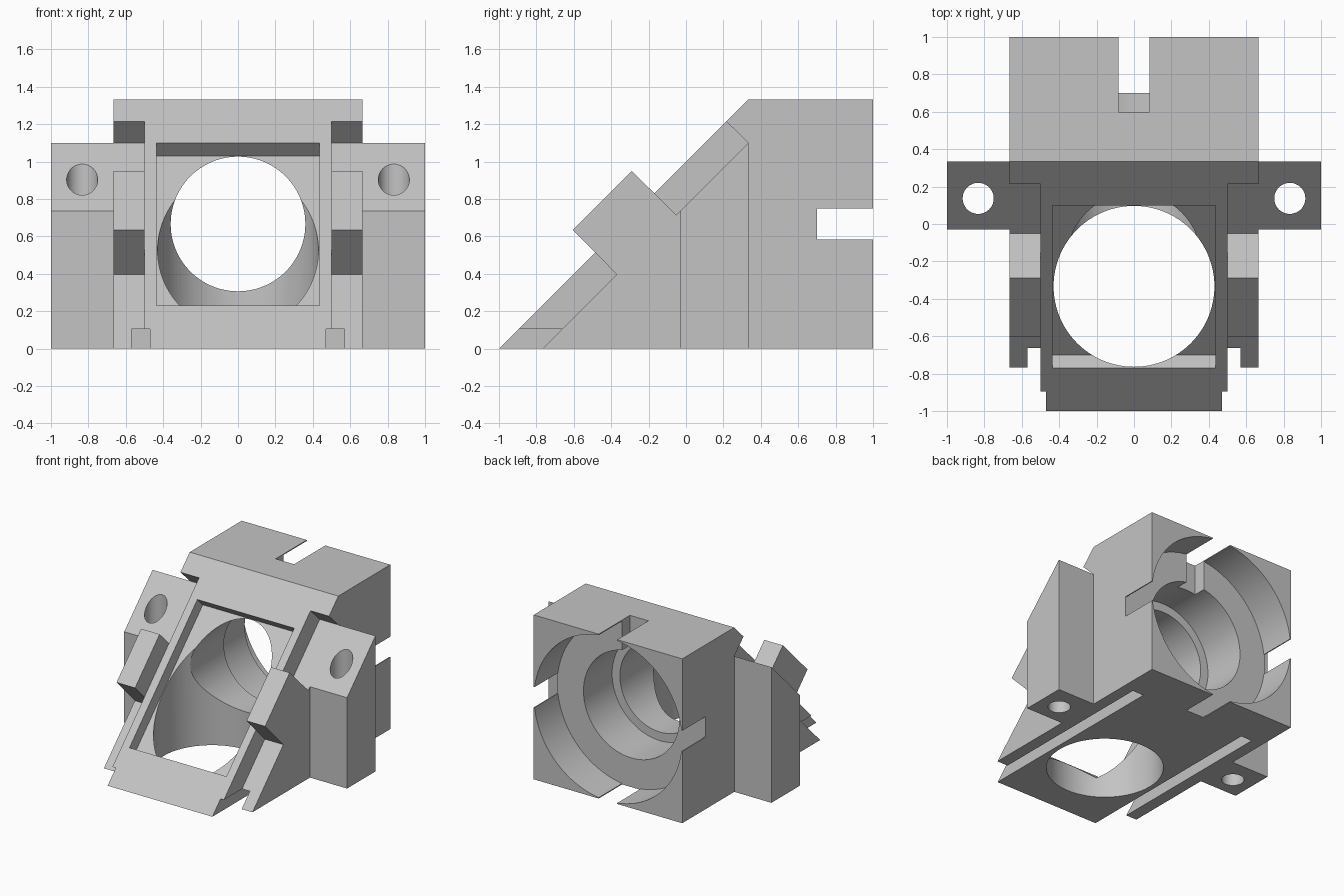
import bpy
import bmesh
import math
from mathutils import Matrix, Vector

if "Cube" in bpy.data.objects:
    bpy.data.objects.remove(bpy.data.objects["Cube"])

W = 2 / 3       # half width of the block, and height of the bore axis
TOP = 4 / 3     # height of the block
BACK = 1 / 3    # rear of the wings, where the flat top starts

grey = bpy.data.materials.new("plain grey")
grey.use_nodes = True
grey.diffuse_color = (0.55, 0.55, 0.55, 1)
grey.node_tree.nodes["Principled BSDF"].inputs["Base Color"].default_value = (0.55, 0.55, 0.55, 1)


def add_object(name, bm):
    bmesh.ops.recalc_face_normals(bm, faces=bm.faces)
    mesh = bpy.data.meshes.new(name)
    bm.to_mesh(mesh)
    bm.free()
    mesh.materials.append(grey)
    obj = bpy.data.objects.new(name, mesh)
    bpy.context.collection.objects.link(obj)
    return obj


def prism(name, profile, x0, x1):
    """Extrude a (y, z) profile from x0 to x1."""
    bm = bmesh.new()
    face = bm.faces.new([bm.verts.new((x0, y, z)) for y, z in profile])
    ext = bmesh.ops.extrude_face_region(bm, geom=[face])
    verts = [v for v in ext["geom"] if isinstance(v, bmesh.types.BMVert)]
    bmesh.ops.translate(bm, verts=verts, vec=(x1 - x0, 0, 0))
    return add_object(name, bm)


def box(name, x0, x1, y0, y1, z0, z1):
    return prism(name, [(y0, z0), (y1, z0), (y1, z1), (y0, z1)], x0, x1)


def cylinder(name, radius, start, end):
    start, end = Vector(start), Vector(end)
    axis = end - start
    turn = axis.to_track_quat("Z", "Y").to_matrix().to_4x4()
    bm = bmesh.new()
    bmesh.ops.create_cone(bm, cap_ends=True, segments=96, radius1=radius, radius2=radius,
                          depth=axis.length, matrix=Matrix.Translation((start + end) / 2) @ turn)
    return add_object(name, bm)


def combine(target, tools, operation):
    """Apply exact booleans and remove the tools."""
    for tool in tools:
        mod = target.modifiers.new("cut", "BOOLEAN")
        mod.operation = operation
        mod.solver = "EXACT"
        mod.object = tool
        bpy.context.view_layer.update()
        graph = bpy.context.evaluated_depsgraph_get()
        mesh = bpy.data.meshes.new_from_object(target.evaluated_get(graph))
        target.modifiers.clear()
        target.data = mesh
        bpy.data.objects.remove(tool)


# Sloped central block
block = prism("main_block", [(-1, 0), (1, 0), (1, TOP), (BACK, TOP)], -0.5, 0.5)

# Side rails with a recessed slope and a raised clamp
rail_profile = [(-0.767, 0), (-0.37, 0.397), (-0.605, 0.635), (-0.29, 0.95),
                (-0.052, 0.715), (BACK, 1.1), (0.215, 1.215), (BACK, TOP),
                (1, TOP), (1, 0)]
combine(block, [prism("rail", rail_profile, 0.5, W),
                prism("rail", rail_profile, -W, -0.5)], "UNION")

# Bores, window pocket and slots
cutters = [
    cylinder("rear_recess", 0.664, (0, 0.7, W), (0, 1.2, W)),
    cylinder("middle_bore", 0.43, (0, BACK, W), (0, 0.8, W)),
    cylinder("through_bore", 0.36, (0, -1, W), (0, 0.5, W)),
    prism("window_pocket", [(-0.70, 0.16), (0.17, 1.03), (-0.1, 1.3), (-0.97, 0.43)], -0.435, 0.435),
    cylinder("vertical_bore", 0.43, (0, -BACK, -0.2), (0, -BACK, 1.5)),
    box("side_slot", -1, 1, 0.7, 1.2, W - 0.083, W + 0.083),
    box("bottom_slot", -0.083, 0.083, 0.7, 1.2, -0.2, W),
    box("top_slot", -0.083, 0.083, 0.6, 1.2, W, 1.5),
]
for side in (-1, 1):
    cutters.append(box("bottom_groove", side * 0.52 - 0.05, side * 0.52 + 0.05, -1.2, W, -0.2, 0.105))
combine(block, cutters, "DIFFERENCE")

# Mounting wings, each with a vertical bolt hole
wing_profile = [(-0.03, 0), (BACK, 0), (BACK, 1.1), (-0.03, 0.737)]
parts = [block]
for side, name in ((1, "left_wing"), (-1, "right_wing")):
    wing = prism(name, wing_profile, side * W, side)
    hole = cylinder("bolt_hole", 0.083, (side * 0.833, 0.137, -0.2), (side * 0.833, 0.137, 1.4))
    combine(wing, [hole], "DIFFERENCE")
    parts.append(wing)

# Smooth bores with crisp edges
bpy.ops.object.select_all(action="DESELECT")
for part in parts:
    part.select_set(True)
bpy.context.view_layer.objects.active = block
bpy.ops.object.shade_smooth_by_angle(angle=math.radians(25))
